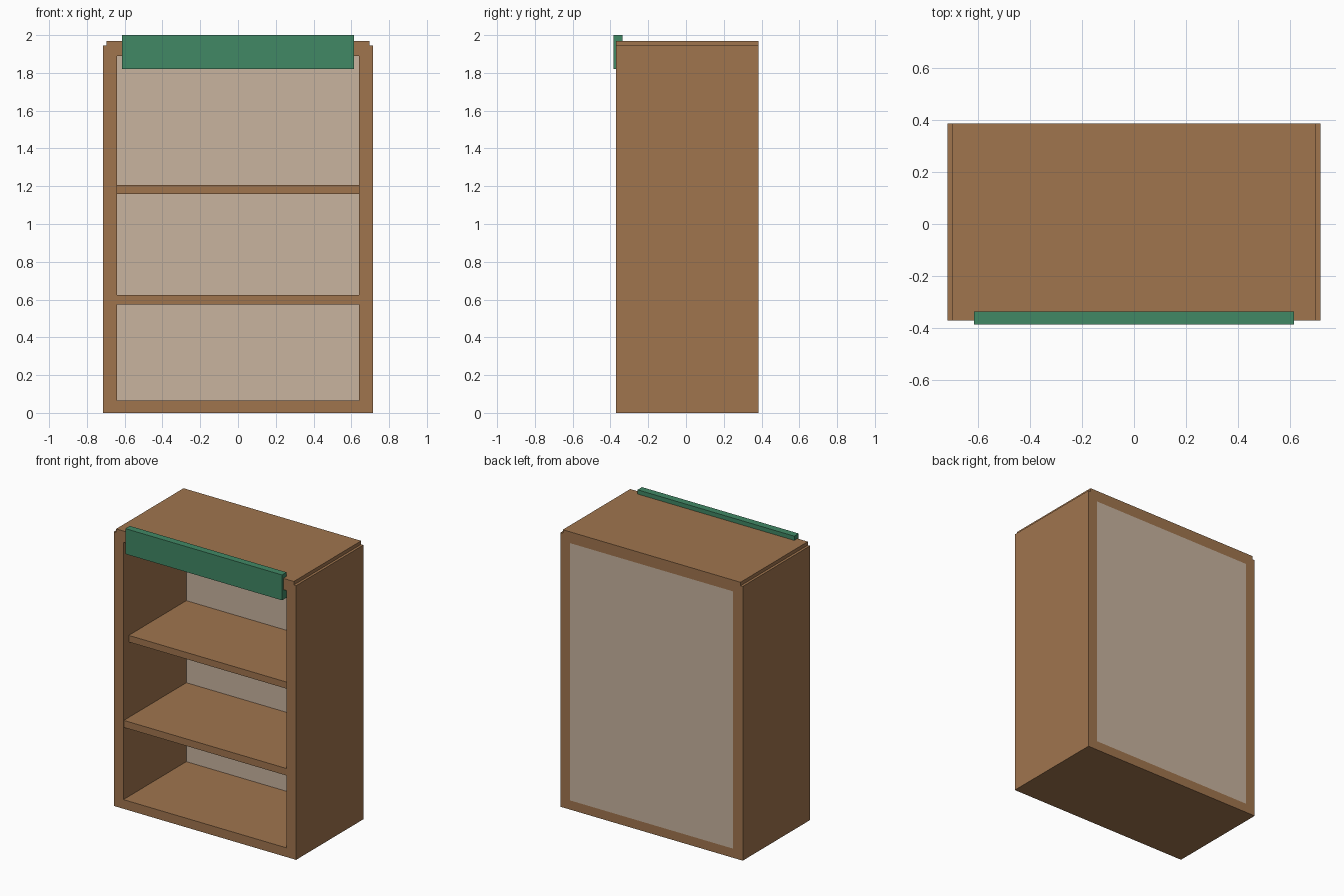
import bpy

if "Cube" in bpy.data.objects:
    bpy.data.objects.remove(bpy.data.objects["Cube"], do_unlink=True)


def make_material(name, rgb):
    mat = bpy.data.materials.new(name)
    mat.use_nodes = True
    mat.diffuse_color = (*rgb, 1)
    mat.node_tree.nodes["Principled BSDF"].inputs["Base Color"].default_value = (*rgb, 1)
    return mat


def box(name, mat, x, y, z):
    """Box spanning the (min, max) pairs x, y and z."""
    bpy.ops.mesh.primitive_cube_add(size=1)
    obj = bpy.context.object
    obj.name = name
    spans = (x, y, z)
    for v in obj.data.vertices:
        v.co = [lo if c < 0 else hi for c, (lo, hi) in zip(v.co, spans)]
    obj.data.materials.append(mat)
    return obj


wood = make_material("brown wood", (0.352, 0.178, 0.076))
pale = make_material("pale backing", (0.578, 0.451, 0.347))
green = make_material("green sign", (0.053, 0.246, 0.130))

FRONT, BACK = -0.37, 0.385
INNER, OUTER = 0.64, 0.715
PANEL = 0.335  # front face of the back panel
inside = (-INNER, INNER)
depth = (FRONT, BACK)

# Carcass: two sides, a base and a slightly raised top
box("left_side", wood, (INNER, OUTER), depth, (0, 1.945))
box("right_side", wood, (-OUTER, -INNER), depth, (0, 1.945))
box("base", wood, inside, depth, (0, 0.065))
box("top", wood, (-0.697, 0.697), depth, (1.89, 1.97))

# Back panel set between the sides
box("back_panel", pale, inside, (PANEL, BACK), (0.065, 1.89))

# Shelves, the upper one set back from the front
box("lower_shelf", wood, inside, (-0.365, PANEL), (0.575, 0.625))
box("upper_shelf", wood, inside, (-0.31, PANEL), (1.16, 1.207))

# Blank header board
box("header_board", green, (-0.615, 0.615), (-0.385, -0.335), (1.82, 2.0))
